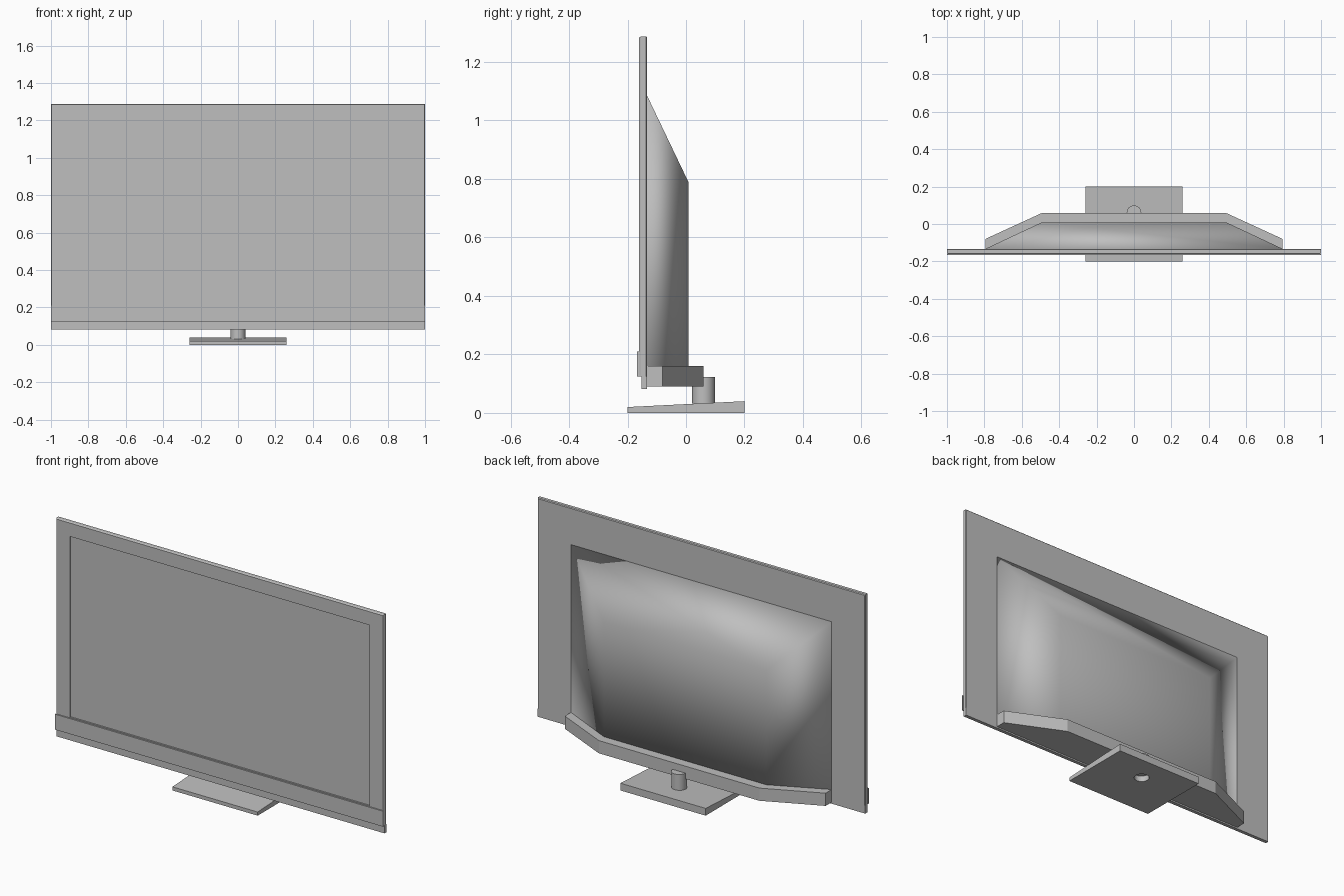
import bpy, bmesh, math

if "Cube" in bpy.data.objects:
    bpy.data.objects.remove(bpy.data.objects["Cube"], do_unlink=True)

grey = bpy.data.materials.new("plain grey")
grey.use_nodes = True
COLOUR = (0.52, 0.52, 0.52, 1)
grey.diffuse_color = COLOUR
grey.node_tree.nodes["Principled BSDF"].inputs["Base Color"].default_value = COLOUR


def make(name, bm):
    bmesh.ops.recalc_face_normals(bm, faces=bm.faces)
    mesh = bpy.data.meshes.new(name)
    bm.to_mesh(mesh)
    bm.free()
    mesh.materials.append(grey)
    obj = bpy.data.objects.new(name, mesh)
    bpy.context.collection.objects.link(obj)
    return obj


def loft(name, rings):
    """Bridge closed rings of equal length and cap both ends."""
    bm = bmesh.new()
    loops = [[bm.verts.new(p) for p in ring] for ring in rings]
    for a, b in zip(loops, loops[1:]):
        for i in range(len(a)):
            j = (i + 1) % len(a)
            bm.faces.new((a[i], a[j], b[j], b[i]))
    bm.faces.new(loops[0])
    bm.faces.new(loops[-1])
    return make(name, bm)


def rect(x, y, z0, z1):
    """Upright rectangle, mirrored about x = 0."""
    return [(-x, y, z0), (x, y, z0), (x, y, z1), (-x, y, z1)]


def cylinder(name, radius, y, z0, z1):
    bm = bmesh.new()
    bmesh.ops.create_cone(bm, cap_ends=True, segments=32, radius1=radius,
                          radius2=radius, depth=z1 - z0)
    bmesh.ops.translate(bm, verts=bm.verts, vec=(0, y, (z0 + z1) / 2))
    return make(name, bm)


BACK, FRONT = -0.133, -0.16

# Screen panel: softened rim, recessed display
loft("screen_panel", [
    rect(0.997, BACK, 0.125, 1.284),
    rect(1.0, BACK - 0.004, 0.125, 1.288),
    rect(1.0, FRONT + 0.006, 0.125, 1.288),
    rect(0.996, FRONT, 0.125, 1.284),
    rect(0.914, FRONT, 0.213, 1.21),
    rect(0.914, FRONT + 0.008, 0.213, 1.21),
])

# Thin lip under the panel and raised strip across its lower front
loft("bottom_lip", [rect(1.0, BACK, 0.082, 0.125), rect(1.0, -0.152, 0.082, 0.125)])
loft("front_strip", [rect(1.0, FRONT, 0.125, 0.21), rect(1.0, -0.167, 0.125, 0.21)])

# Rear housing: tapers at the sides and top, softly shaded
housing = loft("rear_housing", [rect(0.795, BACK, 0.1, 1.085), rect(0.495, 0.008, 0.1, 0.79)])
housing.data.shade_smooth()

# Bar wrapped around the foot of the housing
half = [(0.795, BACK), (0.795, -0.08), (0.49, 0.06)]
outline = half + [(-x, y) for x, y in reversed(half)]
loft("rear_bar", [[(x, y, z) for x, y in outline] for z in (0.09, 0.16)])

# Wedge-shaped stand base with a hole beneath the neck
side = [(-0.2, 0), (0.2, 0), (0.2, 0.04), (-0.2, 0.02)]
base = loft("stand_base", [[(x, y, z) for y, z in side] for x in (-0.26, 0.26)])
cutter = cylinder("neck_hole_cutter", 0.038, 0.06, -0.05, 0.1)
cutter.hide_render = True
cutter.hide_set(True)
hole = base.modifiers.new("neck_hole", "BOOLEAN")
hole.object = cutter
hole.operation = "DIFFERENCE"
hole.solver = "EXACT"

# Neck between base and bar
neck = cylinder("stand_neck", 0.039, 0.06, 0.032, 0.122)
bpy.ops.object.select_all(action="DESELECT")
neck.select_set(True)
bpy.context.view_layer.objects.active = neck
bpy.ops.object.shade_smooth_by_angle(angle=math.radians(35))
